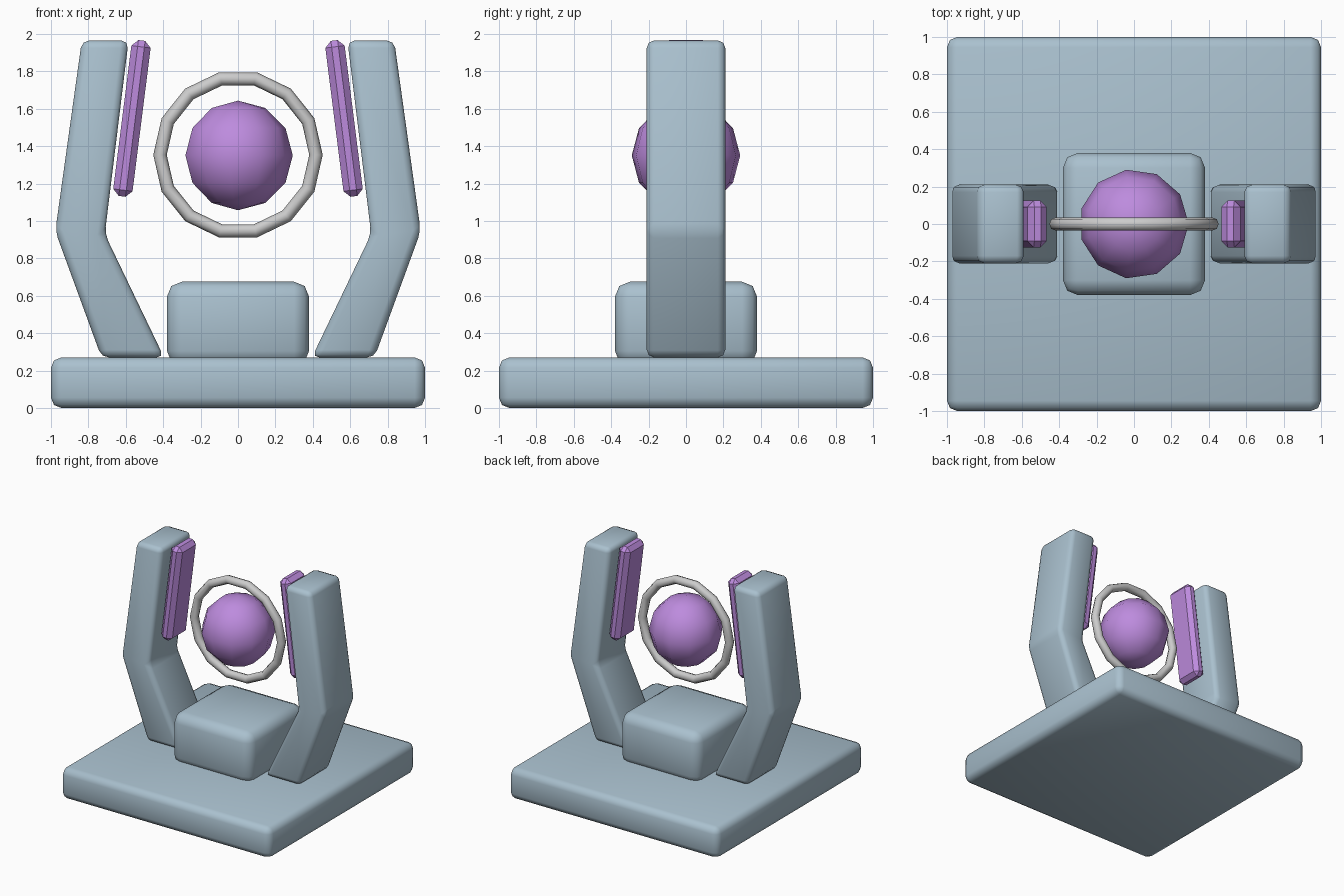
import bpy, bmesh, math
from mathutils import Matrix

if "Cube" in bpy.data.objects:
    bpy.data.objects.remove(bpy.data.objects["Cube"])


def material(name, rgb):
    m = bpy.data.materials.new(name)
    m.diffuse_color = (*rgb, 1)
    m.use_nodes = True
    m.node_tree.nodes["Principled BSDF"].inputs["Base Color"].default_value = m.diffuse_color
    return m


BLUE = material("blue grey", (0.40, 0.53, 0.62))
PURPLE = material("purple", (0.51, 0.26, 0.73))
SILVER = material("light grey", (0.60, 0.60, 0.60))


def finish(bm, name, mat, smooth=True):
    """Turn a bmesh into a named, coloured object."""
    bmesh.ops.recalc_face_normals(bm, faces=bm.faces)
    for f in bm.faces:
        f.smooth = smooth
    me = bpy.data.meshes.new(name)
    bm.to_mesh(me)
    bm.free()
    me.materials.append(mat)
    ob = bpy.data.objects.new(name, me)
    bpy.context.collection.objects.link(ob)
    return ob


def bevel(bm, width, segments):
    bmesh.ops.bevel(bm, geom=list(bm.edges), offset=width, segments=segments,
                    profile=0.5, affect='EDGES', clamp_overlap=True)


def box(name, size, loc, width, segments, mat, tilt=0.0, smooth=True):
    bm = bmesh.new()
    bmesh.ops.create_cube(bm, size=1)
    bmesh.ops.scale(bm, vec=size, verts=bm.verts)
    bevel(bm, width, segments)
    bmesh.ops.transform(bm, verts=bm.verts,
                        matrix=Matrix.Translation(loc) @ Matrix.Rotation(tilt, 4, 'Y'))
    return finish(bm, name, mat, smooth)


# Base slab and central pedestal
box("base", (2, 2, 0.27), (0, 0, 0.135), 0.055, 2, BLUE)
box("pedestal", (0.76, 0.76, 0.45), (0, 0, 0.45), 0.08, 2, BLUE)

# Bent arms with a leaning panel inside each
ARM = [(0.395, 0.27), (0.73, 0.27), (0.977, 0.945),
       (0.835, 1.965), (0.585, 1.965), (0.712, 0.93)]
for side, s in (("left", -1), ("right", 1)):
    bm = bmesh.new()
    face = bm.faces.new([bm.verts.new((s * x, -0.21, z)) for x, z in ARM])
    ext = bmesh.ops.extrude_face_region(bm, geom=[face], use_keep_orig=True)
    bmesh.ops.translate(bm, vec=(0, 0.42, 0),
                        verts=[v for v in ext["geom"] if isinstance(v, bmesh.types.BMVert)])
    bmesh.ops.recalc_face_normals(bm, faces=bm.faces)
    bevel(bm, 0.04, 2)
    finish(bm, side + "_arm", BLUE)
    box(side + "_panel", (0.104, 0.25, 0.84), (s * 0.567, 0, 1.548), 0.034, 1,
        PURPLE, tilt=-s * math.radians(7.2), smooth=False)

# Floating sphere: 11 segments, one of them facing +x
bm = bmesh.new()
bmesh.ops.create_uvsphere(bm, u_segments=11, v_segments=6, radius=0.293)
bmesh.ops.transform(bm, verts=bm.verts, matrix=Matrix.Translation((0, 0, 1.35))
                    @ Matrix.Rotation(-math.pi / 2, 4, 'Z'))
finish(bm, "floating_sphere", PURPLE)

# Upright ring around the sphere
bpy.ops.mesh.primitive_torus_add(major_segments=14, minor_segments=8,
                                 major_radius=0.417, minor_radius=0.036,
                                 location=(0, 0, 1.353), rotation=(math.pi / 2, 0, 0))
ring = bpy.context.object
ring.name = "ring"
ring.data.materials.append(SILVER)
bpy.ops.object.shade_smooth()
